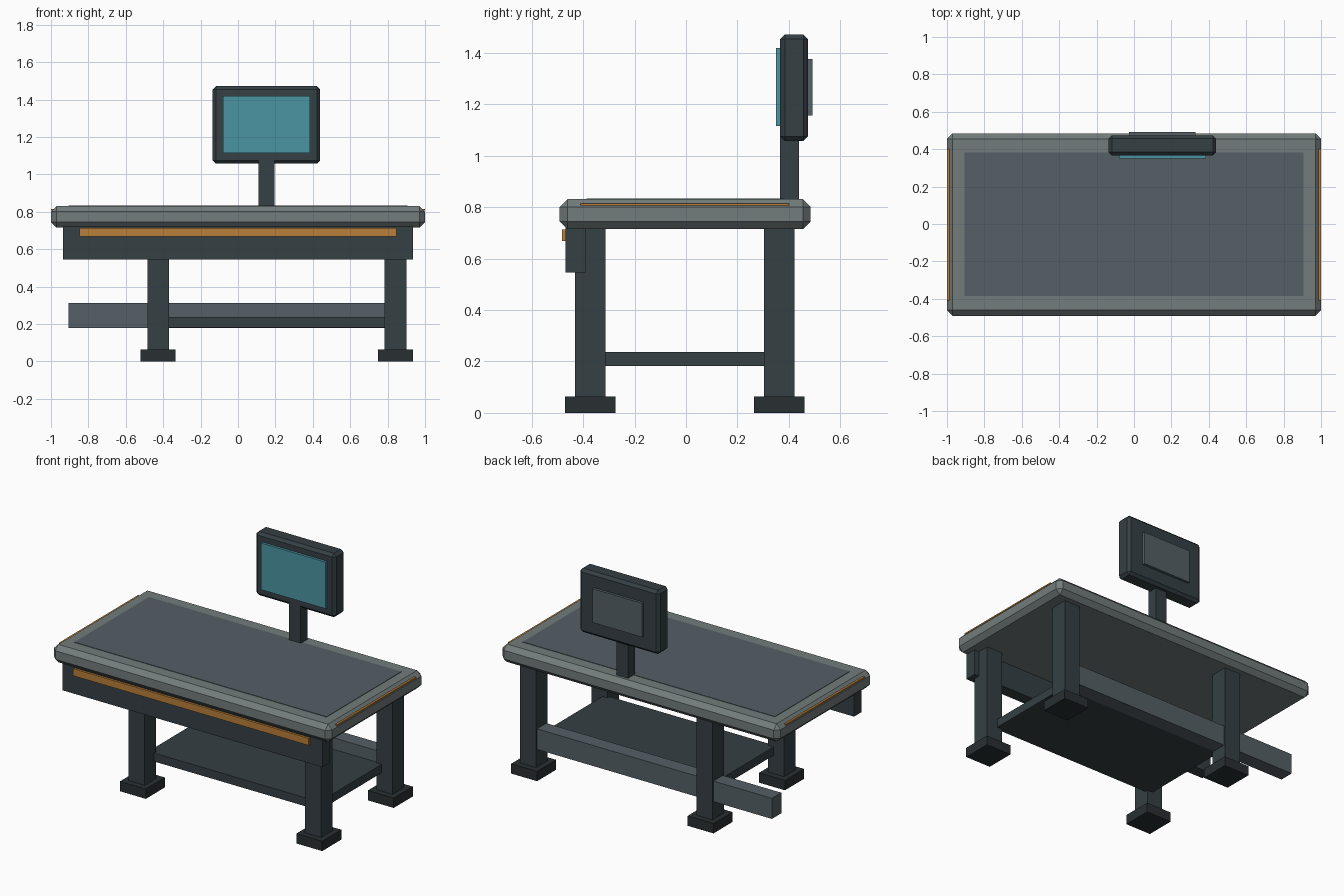
import bpy, bmesh

if "Cube" in bpy.data.objects:
    bpy.data.objects.remove(bpy.data.objects["Cube"])


def material(name, rgb):
    m = bpy.data.materials.new(name)
    m.diffuse_color = (*rgb, 1)
    m.use_nodes = True
    m.node_tree.nodes["Principled BSDF"].inputs["Base Color"].default_value = m.diffuse_color
    return m


DARK = material("dark_steel", (0.035, 0.05, 0.057))
BLACK = material("black_rubber", (0.022, 0.028, 0.031))
GREY = material("light_steel", (0.17, 0.20, 0.20))
SLATE = material("slate", (0.09, 0.115, 0.13))
TEAL = material("screen_teal", (0.07, 0.30, 0.36))
ORANGE = material("orange", (0.48, 0.21, 0.04))


def box(name, x, y, z, mat, bevel=0.0):
    """Box from (min, max) ranges, with optional single-cut chamfer."""
    bm = bmesh.new()
    bmesh.ops.create_cube(bm, size=1)
    for v in bm.verts:
        v.co = [r[0] if c < 0 else r[1] for c, r in zip(v.co, (x, y, z))]
    if bevel:
        bmesh.ops.bevel(bm, geom=bm.edges[:], offset=bevel, segments=1,
                        affect='EDGES', profile=0.5)
    mesh = bpy.data.meshes.new(name)
    bm.to_mesh(mesh)
    bm.free()
    mesh.materials.append(mat)
    ob = bpy.data.objects.new(name, mesh)
    bpy.context.collection.objects.link(ob)
    return ob


def around(c, width):
    return (c - width / 2, c + width / 2)


# Table top with inset work mat
box("table_top", (-1, 1), (-0.491, 0.485), (0.715, 0.831), GREY, 0.03)
box("work_mat", (-0.907, 0.907), (-0.386, 0.382), (0.82, 0.834), SLATE)

# Thin accent strips on the short edges
for side, sx in (("left", -1), ("right", 1)):
    box(f"{side}_edge_strip", around(sx * 0.987, 0.024), (-0.41, 0.40),
        (0.806, 0.815), ORANGE)

# Front apron and its accent strip
box("front_apron", (-0.935, 0.935), (-0.469, -0.391), (0.545, 0.72), DARK)
box("apron_strip", (-0.847, 0.847), (-0.483, -0.465), (0.668, 0.714), ORANGE)

# Legs and feet
for fb, ly in (("front", -0.372), ("back", 0.362)):
    for lr, lx in (("left", -0.427), ("right", 0.842)):
        box(f"{fb}_{lr}_leg", around(lx, 0.116), around(ly, 0.118),
            (0.05, 0.72), DARK)
        box(f"{fb}_{lr}_foot", around(lx, 0.186), around(ly, 0.196),
            (0, 0.064), BLACK)

# Lower shelf and rear beam
box("lower_shelf", (-0.41, 0.82), (-0.335, 0.325), (0.182, 0.237), DARK)
box("rear_beam", (-0.905, 0.85), (0.314, 0.41), (0.178, 0.312), SLATE)

# Monitor on its post
box("monitor_post", around(0.152, 0.084), (0.366, 0.439), (0.82, 1.08), DARK)
box("monitor_case", around(0.152, 0.575), (0.366, 0.474), (1.057, 1.472), DARK, 0.018)
box("monitor_screen", around(0.152, 0.466), (0.35, 0.38), (1.115, 1.418), TEAL)
box("monitor_back_panel", around(0.151, 0.356), (0.46, 0.491), (1.156, 1.376), SLATE)
